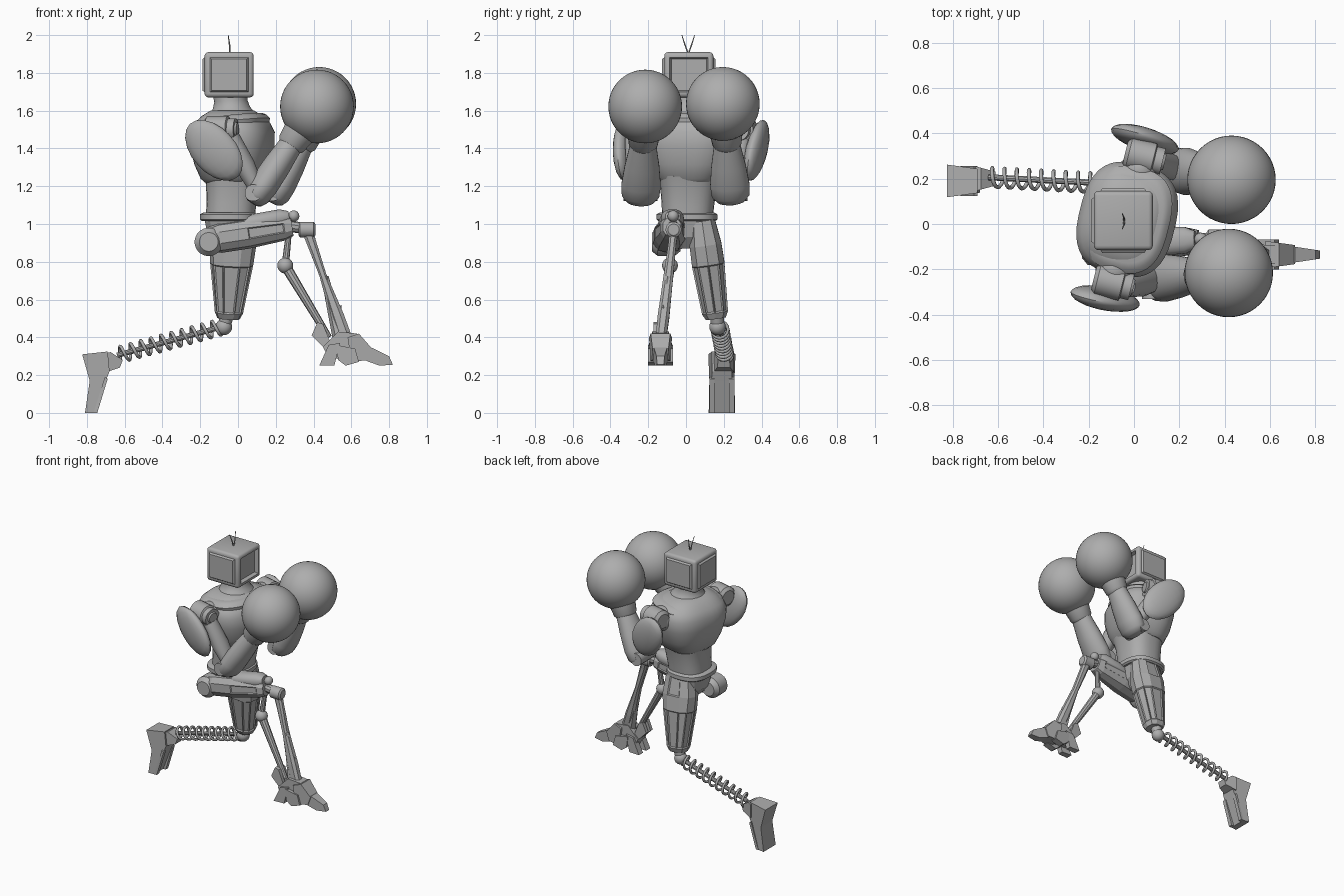
import bpy, bmesh, math
from mathutils import Vector, Matrix

if "Cube" in bpy.data.objects:
    bpy.data.objects.remove(bpy.data.objects["Cube"])

grey = bpy.data.materials.new("plain grey")
grey.use_nodes = True
COLOUR = (0.42, 0.42, 0.42, 1)
grey.diffuse_color = COLOUR
grey.node_tree.nodes["Principled BSDF"].inputs["Base Color"].default_value = COLOUR


def finish(bm, name, smooth=True, xf=None):
    """Turn a bmesh into a named object."""
    if xf:
        bm.transform(xf)
    bmesh.ops.recalc_face_normals(bm, faces=bm.faces)
    me = bpy.data.meshes.new(name)
    bm.to_mesh(me)
    bm.free()
    me.materials.append(grey)
    ob = bpy.data.objects.new(name, me)
    bpy.context.collection.objects.link(ob)
    if smooth:
        bpy.ops.object.select_all(action='DESELECT')
        ob.select_set(True)
        bpy.context.view_layer.objects.active = ob
        bpy.ops.object.shade_smooth_by_angle(angle=math.radians(35))
    return ob


def loft(name, p, q, rings, n=24, power=2, smooth=True, xf=None, panel=0):
    """Skin rings (t, half width along y, half depth) strung from p to q."""
    p, q = Vector(p), Vector(q)
    d = (q - p).normalized()
    side = Vector((0, 1, 0)) if abs(d.y) < 0.9 else Vector((1, 0, 0))
    side = (side - d * side.dot(d)).normalized()
    up = side.cross(d)
    bm = bmesh.new()
    loops = []
    for t, w, h in rings:
        loop = []
        for i in range(n):
            a = 2 * math.pi * (i + 0.5) / n
            c, s = math.cos(a), math.sin(a)
            u = math.copysign(abs(c) ** (2 / power), c) * w
            v = math.copysign(abs(s) ** (2 / power), s) * h
            loop.append(bm.verts.new(p.lerp(q, t) + side * u + up * v))
        loops.append(loop)
    walls = []
    for a, b in zip(loops, loops[1:]):
        for i in range(n):
            j = (i + 1) % n
            walls.append(bm.faces.new((a[i], a[j], b[j], b[i])))
    bm.faces.new(loops[0][::-1])
    bm.faces.new(loops[-1])
    if panel:
        bmesh.ops.recalc_face_normals(bm, faces=bm.faces)
        big = [f for f in walls if f.calc_area() > 0.01]
        bmesh.ops.inset_individual(bm, faces=big, thickness=panel, depth=-panel * 0.7)
    return finish(bm, name, smooth, xf)


def rod(name, p, q, r, r2=None, n=16, **kw):
    r2 = r if r2 is None else r2
    return loft(name, p, q, [(0, r, r), (1, r2, r2)], n, **kw)


def ball(name, c, r, scale=(1, 1, 1), rot=None, xf=None, seg=32):
    bm = bmesh.new()
    bmesh.ops.create_uvsphere(bm, u_segments=seg, v_segments=seg // 2, radius=r)
    m = Matrix.Translation(c) @ (rot or Matrix()) @ Matrix.Diagonal((*scale, 1))
    bm.transform(m)
    return finish(bm, name, True, xf)


def prism(name, profile, y, half, tip=None):
    """Extrude an x-z profile across y; tip narrows it towards its largest x."""
    bm = bmesh.new()
    xs = [x for x, z in profile]
    lo, hi = min(xs), max(xs)
    sides = []
    for s in (-1, 1):
        sides.append([])
        for x, z in profile:
            k = (x - lo) / (hi - lo)
            w = half if tip is None else half + (tip - half) * k
            sides[-1].append(bm.verts.new((x, y + s * w, z)))
        bm.faces.new(sides[-1])
    for i in range(len(profile)):
        j = (i + 1) % len(profile)
        bm.faces.new((sides[0][i], sides[0][j], sides[1][j], sides[1][i]))
    return finish(bm, name, False)


# Head: bevelled box with a sunken screen and raised panels
bm = bmesh.new()
bmesh.ops.create_cube(bm, size=1)
bm.transform(Matrix.Translation((-0.047, 0.015, 1.79)) @ Matrix.Diagonal((0.26, 0.26, 0.24, 1)))
bmesh.ops.bevel(bm, geom=bm.edges[:], offset=0.02, segments=3, profile=0.5, affect='EDGES')
bm.normal_update()
for f in [f for f in bm.faces if f.calc_area() > 0.03 and abs(f.normal.z) < 0.5]:
    screen = f.normal.x > 0.5
    bmesh.ops.inset_region(bm, faces=[f], thickness=0.012, depth=0)
    bmesh.ops.inset_region(bm, faces=[f], thickness=0.012, depth=-0.025 if screen else 0.012)
finish(bm, "head")
for side in (-1, 1):
    mid = (-0.045, 0.012 + side * 0.018, 1.95)
    rod("antenna_lower", (-0.043, 0.012, 1.9), mid, 0.004, n=6)
    rod("antenna_upper", mid, (-0.052, 0.012 + side * 0.034, 2.0), 0.004, 0.002, n=6)

# Torso, turned a little about the vertical
turn = Matrix.Translation((-0.03, 0.02, 0)) @ Matrix.Rotation(math.radians(-14), 4, 'Z')
loft("neck", (0, 0, 1.54), (-0.012, 0, 1.7),
     [(0, 0.17, 0.15), (0.25, 0.135, 0.125), (0.45, 0.105, 0.1), (0.7, 0.09, 0.088), (1, 0.095, 0.095)], xf=turn)
loft("chest", (0, 0, 1.22), (0, 0, 1.6),
     [(0, 0.15, 0.14), (0.05, 0.175, 0.16), (0.25, 0.215, 0.192), (0.5, 0.245, 0.213), (0.7, 0.25, 0.213),
      (0.83, 0.23, 0.19), (0.93, 0.185, 0.15), (1, 0.13, 0.11)], 40, 2.7, xf=turn)
loft("collar_rim", (0.005, 0, 1.52), (0, 0, 1.575),
     [(0, 0.225, 0.18), (0.45, 0.235, 0.185), (0.8, 0.215, 0.17), (1, 0.19, 0.15)], 40, 2.7, xf=turn)
loft("abdomen", (-0.04, 0.008, 1.04), (-0.025, 0.015, 1.26),
     [(0, 0.135, 0.13), (0.3, 0.14, 0.132), (0.7, 0.15, 0.14), (1, 0.165, 0.155)], 32, 2.6)
loft("waist_ring", (-0.05, 0.005, 1.015), (-0.05, 0.005, 1.06),
     [(0, 0.15, 0.14), (0.2, 0.162, 0.152), (0.8, 0.162, 0.152), (1, 0.145, 0.135)], 32, 2.5)
loft("pelvis", (-0.05, 0.01, 0.87), (-0.05, 0.005, 1.02),
     [(0, 0.06, 0.06), (0.4, 0.12, 0.11), (1, 0.14, 0.13)], 12, 2.5, False)

# Shoulders: joint barrel, end cap and leaf-shaped guard, mirrored
for side, tag in ((-1, "front"), (1, "back")):
    y = side * 0.285
    loft(tag + "_shoulder_barrel", (-0.08, y, 1.5), (0.09, y, 1.5),
         [(0, 0.05, 0.05), (0.1, 0.072, 0.072), (0.75, 0.072, 0.072), (0.78, 0.06, 0.06), (1, 0.06, 0.06)], xf=turn)
    rod(tag + "_shoulder_hub", (0.09, y, 1.5), (0.1, y, 1.5), 0.04, 0.035, xf=turn)
    ball(tag + "_shoulder_socket", (0, side * 0.225, 1.48), 0.085, xf=turn)
    tilt = Matrix.Rotation(side * math.radians(-7), 4, 'X') @ Matrix.Rotation(math.radians(48), 4, 'Y')
    guard = ball(tag + "_shoulder_guard", (-0.01, side * 0.362, 1.39), 1, (0.19, 0.05, 0.12), tilt, turn, 20)
    rod(tag + "_guard_mount", (0, y, 1.46), (-0.01, side * 0.36, 1.42), 0.04, xf=turn)

# Arms: upper arm, elbow, swelling forearm, wrist cuff and round fist
ARMS = (("front", (-0.04, -0.27, 1.46), (0.11, -0.24, 1.165), (0.3, -0.225, 1.45), (0.418, -0.216, 1.622)),
        ("back", (0.05, 0.29, 1.46), (0.21, 0.235, 1.165), (0.35, 0.215, 1.45), (0.43, 0.195, 1.636)))
for tag, shoulder, elbow, wrist, fist in ARMS:
    loft(tag + "_upper_arm", shoulder, elbow,
         [(0, 0.055, 0.05), (0.5, 0.065, 0.055), (0.8, 0.055, 0.045), (1, 0.05, 0.04)], 16)
    rod(tag + "_elbow_pin", Vector(elbow) - Vector((0.03, 0.09, 0)), Vector(elbow) + Vector((-0.03, 0.09, 0)), 0.045)
    loft(tag + "_forearm", elbow, wrist,
         [(-0.19, 0.04, 0.03), (-0.15, 0.075, 0.052), (-0.05, 0.1, 0.07), (0.15, 0.105, 0.077),
          (0.5, 0.092, 0.074), (0.8, 0.075, 0.066), (1, 0.066, 0.062)])
    loft(tag + "_wrist_cuff", wrist, fist,
         [(-0.25, 0.062, 0.062), (-0.15, 0.077, 0.077), (0.2, 0.088, 0.088), (0.4, 0.1, 0.1)])
    ball(tag + "_fist", fist, 0.195, seg=48)

# Leading leg: raised thigh
loft("leading_thigh", (-0.14, -0.095, 0.92), (0.285, -0.075, 0.985),
     [(-0.05, 0.06, 0.06), (0.1, 0.085, 0.08), (0.45, 0.085, 0.08), (0.9, 0.062, 0.066), (1, 0.05, 0.05)],
     10, 2.4, False, panel=0.008)
loft("leading_thigh_shell", (-0.02, -0.08, 0.985), (0.27, -0.07, 1.04),
     [(0, 0.05, 0.04), (0.3, 0.07, 0.05), (0.85, 0.06, 0.048), (1, 0.04, 0.03)], 12, 2.4)
loft("leading_hip", (-0.155, -0.18, 0.905), (-0.155, -0.03, 0.905),
     [(0, 0.05, 0.05), (0.2, 0.075, 0.075), (0.8, 0.075, 0.075), (1, 0.05, 0.05)])

# Leading leg: knee, shin and strut
ball("knee_knob", (0.295, -0.068, 1.042), 0.03, seg=16)
rod("knee_link", (0.26, -0.068, 0.99), (0.33, -0.068, 0.98), 0.03, n=10)
loft("knee_barrel", (0.32, -0.066, 0.97), (0.41, -0.066, 0.97),
     [(0, 0.03, 0.03), (0.1, 0.042, 0.042), (0.9, 0.042, 0.042), (1, 0.03, 0.03)], 20)
loft("leading_shin", (0.372, -0.066, 0.95), (0.565, -0.132, 0.4),
     [(0, 0.025, 0.03), (0.1, 0.022, 0.027), (0.4, 0.027, 0.02), (0.62, 0.03, 0.03), (0.8, 0.033, 0.038), (1, 0.03, 0.04)],
     8, 2.5, False)
rod("shin_blade", (0.46, -0.098, 0.72), (0.535, -0.13, 0.4), 0.02, 0.035, n=6, smooth=False)
rod("shin_spike", (0.53, -0.125, 0.42), (0.545, -0.12, 0.57), 0.018, 0.002, n=6, smooth=False)
rod("strut_upper", (0.27, -0.07, 0.96), (0.25, -0.085, 0.78), 0.015, 0.02, n=10)
ball("strut_joint", (0.25, -0.085, 0.78), 0.042, seg=20)
rod("strut_lower", (0.25, -0.085, 0.78), (0.48, -0.135, 0.4), 0.028, 0.018, n=10)

# Leading foot: ankle block, toes, heel claws
FOOT = -0.135
prism("ankle_block", [(0.45, 0.35), (0.53, 0.43), (0.63, 0.42), (0.67, 0.36), (0.62, 0.28), (0.48, 0.29)], FOOT, 0.048, 0.04)
prism("toe_plate", [(0.58, 0.4), (0.64, 0.42), (0.71, 0.34), (0.69, 0.28), (0.6, 0.27)], FOOT, 0.06, 0.042)
prism("toe_tip", [(0.64, 0.33), (0.71, 0.345), (0.8, 0.3), (0.82, 0.255), (0.75, 0.25), (0.68, 0.275)], FOOT, 0.045, 0.018)
for side in (-1, 1):
    y = FOOT + side * 0.042
    prism("heel_claw", [(0.43, 0.25), (0.51, 0.25), (0.54, 0.37), (0.48, 0.36)], y, 0.024, 0.018)
    prism("side_claw", [(0.52, 0.36), (0.62, 0.34), (0.64, 0.27), (0.57, 0.25), (0.53, 0.28)], y, 0.024)
    prism("heel_fin", [(0.39, 0.41), (0.42, 0.48), (0.45, 0.47), (0.49, 0.37), (0.45, 0.35)], FOOT + side * 0.025, 0.013)

# Trailing leg: panelled thigh, hip and knee
loft("trailing_thigh", (-0.02, 0.085, 1.02), (-0.05, 0.158, 0.5),
     [(0, 0.07, 0.105), (0.25, 0.088, 0.124), (0.45, 0.09, 0.114), (0.94, 0.072, 0.075), (1, 0.055, 0.06)],
     10, 2.5, False, panel=0.01)
rod("trailing_knee_fork", (-0.06, 0.163, 0.52), (-0.073, 0.167, 0.45), 0.04, 0.032, n=12)
ball("trailing_knee", (-0.075, 0.167, 0.455), 0.044, seg=20)

# Trailing leg: coil spring round a thin rod
start, end = Vector((-0.1, 0.178, 0.452)), Vector((-0.64, 0.206, 0.305))
rod("spring_core", start, end, 0.014, n=10)
axis = (end - start).normalized()
u = axis.cross(Vector((0, 1, 0))).normalized()
v = axis.cross(u)
TURNS, STEPS = 10, 16
cu = bpy.data.curves.new("coil_spring", 'CURVE')
cu.dimensions = '3D'
cu.bevel_depth = 0.009
cu.bevel_resolution = 1
cu.use_fill_caps = True
spline = cu.splines.new('POLY')
spline.points.add(TURNS * STEPS)
for i, pt in enumerate(spline.points):
    a = 2 * math.pi * i / STEPS
    pos = start.lerp(end, i / (TURNS * STEPS)) + (u * math.cos(a) + v * math.sin(a)) * 0.042
    pt.co = (*pos, 1)
cu.materials.append(grey)
bpy.context.collection.objects.link(bpy.data.objects.new("coil_spring", cu))

# Trailing foot: boot with a sunken sole
prism("trailing_ankle", [(-0.7, 0.315), (-0.675, 0.322), (-0.61, 0.28), (-0.625, 0.24), (-0.7, 0.215)], 0.2, 0.055, 0.03)
prism("trailing_foot", [(-0.825, 0.31), (-0.69, 0.325), (-0.68, 0.22), (-0.7, 0.17), (-0.765, 0.0),
                        (-0.81, 0.0), (-0.785, 0.17)], 0.19, 0.072, 0.052)
for side in (-1, 1):
    prism("sole_rim", [(-0.705, 0.19), (-0.69, 0.18), (-0.745, 0.0), (-0.765, 0.0)], 0.19 + side * 0.052, 0.014)
